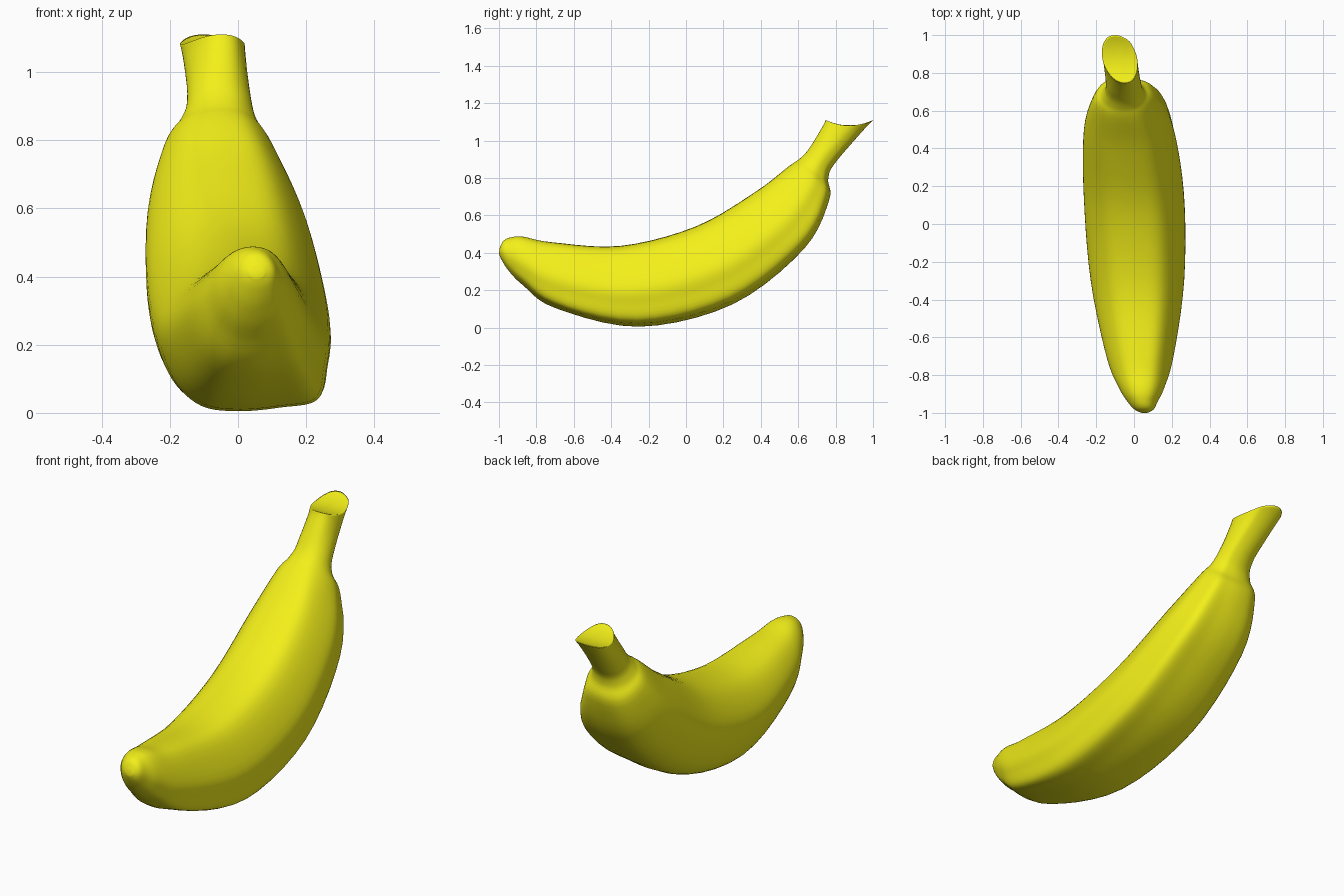
import bpy, bmesh, math
from mathutils import Vector

if "Cube" in bpy.data.objects:
    bpy.data.objects.remove(bpy.data.objects["Cube"])

# Slices along the fruit: top y, z | bottom y, z | centre x | half width
SLICES = [
    (-.995, .43, -1, .395, .055, .022),
    (-.975, .465, -.985, .36, .053, .052),
    (-.935, .483, -.945, .3, .045, .08),
    (-.87, .486, -.87, .225, .04, .118),
    (-.72, .457, -.7, .105, .03, .173),
    (-.35, .437, -.25, .005, .015, .243),
    (.05, .54, .25, .125, -.005, .26),
    (.37, .725, .63, .42, -.035, .23),
    (.55, .863, .765, .68, -.055, .162),
    (.61, .905, .76, .79, -.056, .115),
    (.66, .96, .79, .87, -.055, .094),
    (.73, 1.075, .93, 1.035, -.068, .09),
    (.747, 1.11, 1, 1.11, -.075, .092),
]

# Ridged cross-section (u across, v up)
SECTION = [(.1, 1), (.6, .84), (1, .05), (1, -.45), (.89, -.85), (.45, -.95),
           (-.05, -1), (-.5, -.93), (-.82, -.6), (-1, -.02), (-.9, .42), (-.5, .88)]
STEPS = 5


def catmull(a, b, c, d, t):
    return [.5 * (2 * q + (r - p) * t + (2 * p - 5 * q + 4 * r - s) * t * t
                  + (3 * q - p - 3 * r + s) * t ** 3) for p, q, r, s in zip(a, b, c, d)]


def smooth_points(pts, closed):
    n = len(pts)
    get = (lambda i: pts[i % n]) if closed else (lambda i: pts[max(0, min(n - 1, i))])
    out = [catmull(get(i - 1), get(i), get(i + 1), get(i + 2), k / STEPS)
           for i in range(n if closed else n - 1) for k in range(STEPS)]
    return out if closed else out + [list(pts[-1])]


section = smooth_points(SECTION, True)
bm = bmesh.new()


def ring(s, scale=1):
    ty, tz, by, bz, xc, hw = s
    ridge = min(1, (hw / .19) ** 2)           # ridges fade on the thin ends
    end = max(0, (tz - .98) / .13)            # cut end is skewed and saddle shaped
    verts = []
    for u, v in section:
        a = math.atan2(v, u)
        u = (math.cos(a) * (1 - ridge) + u * ridge) * scale
        v = (math.sin(a) * (1 - ridge) + v * ridge) * scale
        verts.append(bm.verts.new((
            xc + u * hw - v * .025 * end * -1,
            (ty + by) / 2 + v * (ty - by) / 2,
            (tz + bz) / 2 + v * (tz - bz) / 2 - .03 * end * (1 - v * v))))
    return verts


def bridge(a, b):
    for i in range(len(a)):
        j = (i + 1) % len(a)
        bm.faces.new((a[i], a[j], b[j], b[i]))


def close(r):
    c = bm.verts.new(sum((v.co for v in r), Vector()) / len(r))
    for i in range(len(r)):
        bm.faces.new((r[i], r[(i + 1) % len(r)], c))


# Skin, then blossom tip and cut stem end
slices = smooth_points(SLICES, False)
rings = [ring(s) for s in slices] + [ring(slices[-1], k) for k in (.93, .7, .35)]
for a, b in zip(rings, rings[1:]):
    bridge(a, b)
close(rings[0])
close(rings[-1])
bmesh.ops.recalc_face_normals(bm, faces=bm.faces)

mesh = bpy.data.meshes.new("banana")
bm.to_mesh(mesh)
bm.free()
mesh.shade_smooth()
banana = bpy.data.objects.new("banana", mesh)
bpy.context.collection.objects.link(banana)

# Yellow peel
peel = bpy.data.materials.new("yellow_peel")
peel.diffuse_color = (.9, .87, .01, 1)
peel.use_nodes = True
peel.node_tree.nodes["Principled BSDF"].inputs["Base Color"].default_value = peel.diffuse_color
mesh.materials.append(peel)
